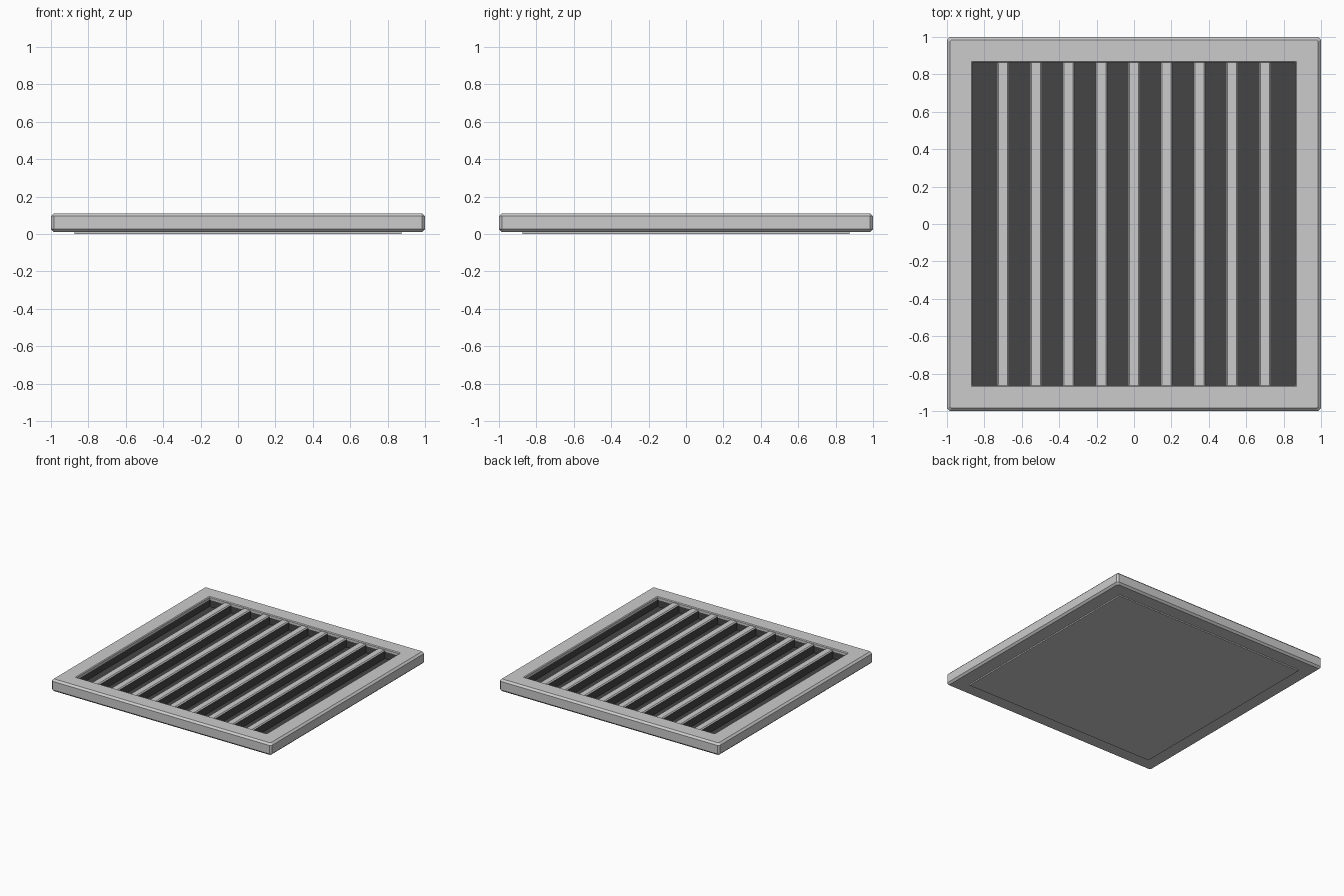
import bpy, bmesh

if "Cube" in bpy.data.objects:
    bpy.data.objects.remove(bpy.data.objects["Cube"])


def make_material(name, value):
    mat = bpy.data.materials.new(name)
    mat.diffuse_color = (value, value, value, 1)
    mat.use_nodes = True
    mat.node_tree.nodes["Principled BSDF"].inputs["Base Color"].default_value = mat.diffuse_color
    return mat


light = make_material("light grey metal", 0.6)
dark = make_material("dark recess", 0.06)


def finish(name, bm):
    bmesh.ops.recalc_face_normals(bm, faces=bm.faces)
    mesh = bpy.data.meshes.new(name)
    bm.to_mesh(mesh)
    bm.free()
    mesh.materials.append(light)
    mesh.materials.append(dark)
    obj = bpy.data.objects.new(name, mesh)
    bpy.context.collection.objects.link(obj)
    return obj


def box(bm, x0, x1, y0, y1, z0, z1):
    geom = bmesh.ops.create_cube(bm, size=1)
    for v in geom["verts"]:
        v.co = (x0 + (v.co.x + 0.5) * (x1 - x0),
                y0 + (v.co.y + 0.5) * (y1 - y0),
                z0 + (v.co.z + 0.5) * (z1 - z0))


# Square frame: a chamfered profile carried around eight-point rings
def ring(bm, h, z, c):
    a = h - c
    pts = [(a, -h), (h, -a), (h, a), (a, h), (-a, h), (-h, a), (-h, -a), (-a, -h)]
    return [bm.verts.new((x, y, z)) for x, y in pts]


profile = [(0.985, 0.01, 0.008), (1, 0.025, 0.015), (1, 0.095, 0.015),
           (0.985, 0.11, 0.008), (0.87, 0.11, 0.003), (0.864, 0.104, 0.003),
           (0.864, 0.085, 0.003), (0.864, 0.01, 0.003)]
bm = bmesh.new()
rings = [ring(bm, *p) for p in profile]
for i, r in enumerate(rings):
    s = rings[(i + 1) % len(rings)]
    for j in range(8):
        k = (j + 1) % 8
        f = bm.faces.new((r[j], r[k], s[k], s[j]))
        f.material_index = 1 if i == 6 else 0   # lower inner wall
finish("frame", bm)

# Backing panel: light underneath, dark on the side seen through the slots
bm = bmesh.new()
box(bm, -0.875, 0.875, -0.875, 0.875, 0, 0.03)
bm.normal_update()
for f in bm.faces:
    f.material_index = 1 if f.normal.z > 0.5 else 0
finish("backing_panel", bm)

# Nine bars with chamfered light caps and dark sides
section = [(-0.032, 0.025), (0.032, 0.025), (0.032, 0.092),
           (0.024, 0.1), (-0.024, 0.1), (-0.032, 0.092)]
for n in range(9):
    cx = (n - 4) * 0.175
    bm = bmesh.new()
    front, back = [[bm.verts.new((cx + x, y, z)) for x, z in section]
                   for y in (-0.866, 0.866)]
    bm.faces.new(front)
    bm.faces.new(back)
    for i in range(6):
        k = (i + 1) % 6
        f = bm.faces.new((front[i], front[k], back[k], back[i]))
        f.material_index = 1 if f.calc_center_median().z < 0.08 else 0
    finish(f"bar_{n + 1}", bm)
